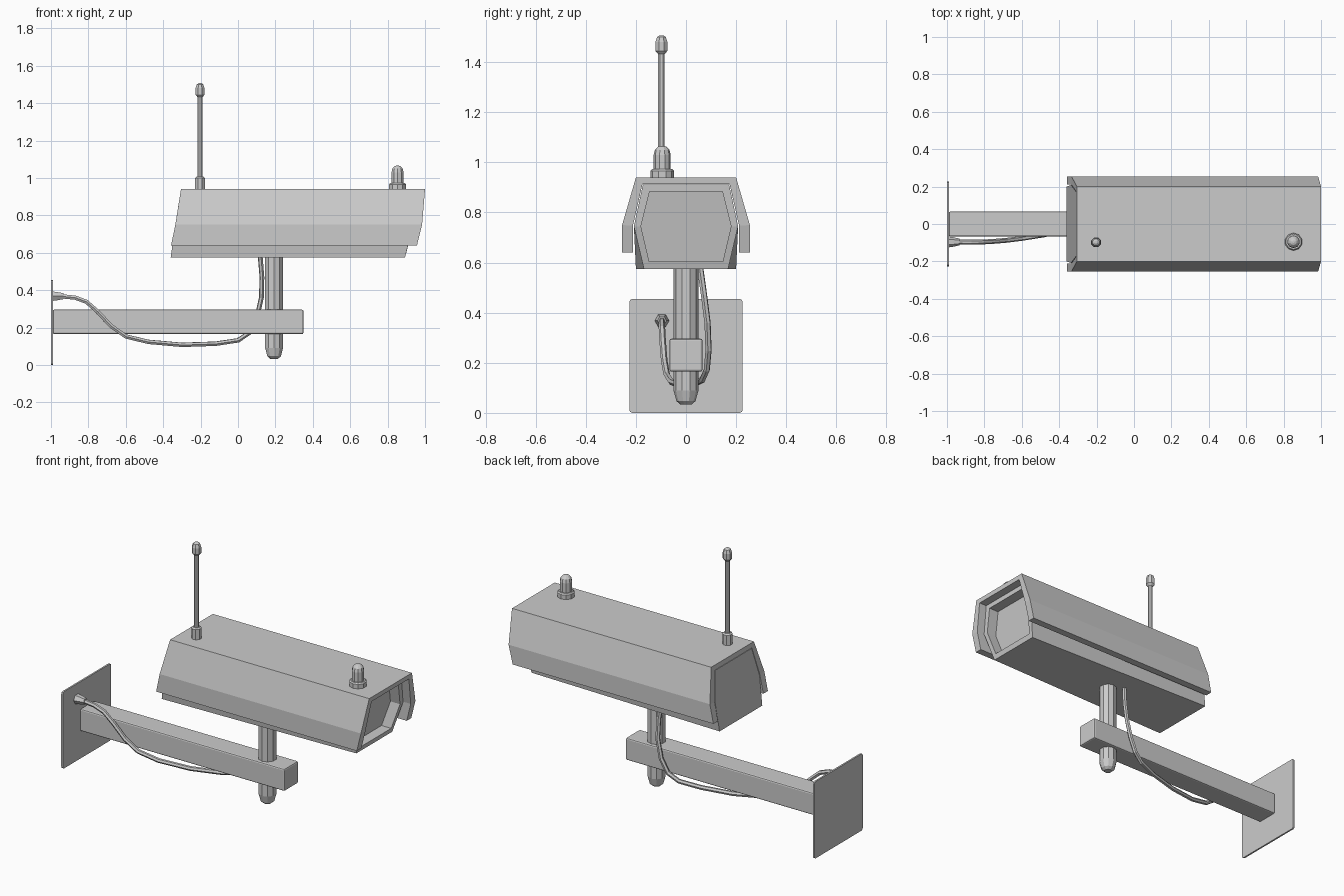
import bpy, bmesh, math
from mathutils import Matrix, Vector

if "Cube" in bpy.data.objects:
    bpy.data.objects.remove(bpy.data.objects["Cube"])


def finish(name, bm):
    bmesh.ops.recalc_face_normals(bm, faces=bm.faces)
    me = bpy.data.meshes.new(name)
    bm.to_mesh(me)
    bm.free()
    ob = bpy.data.objects.new(name, me)
    bpy.context.collection.objects.link(ob)
    return ob


def loft(name, rings, caps=True, wrap=False):
    """Skin a list of equally long rings of points."""
    bm = bmesh.new()
    vs = [[bm.verts.new(p) for p in r] for r in rings]
    pairs = list(zip(vs, vs[1:])) + ([(vs[-1], vs[0])] if wrap else [])
    for a, b in pairs:
        for i in range(len(a)):
            j = (i + 1) % len(a)
            bm.faces.new((a[i], a[j], b[j], b[i]))
    if caps:
        bm.faces.new(vs[0])
        bm.faces.new(vs[-1])
    return finish(name, bm)


def lathe(name, profile, loc, sides=8, axis='Z'):
    """Turn (radius, height) pairs round an axis."""
    rot = Matrix.Rotation(math.pi / 2, 4, 'Y') if axis == 'X' else Matrix()
    ring = [(i + 0.5) * math.tau / sides for i in range(sides)]
    return loft(name, [[Vector(loc) + rot @ Vector((r * math.cos(a), r * math.sin(a), h))
                        for a in ring] for r, h in profile])


def box(name, lo, hi, bevel, axis=None):
    """Box with chamfered edges (only those along axis, if given)."""
    bm = bmesh.new()
    bmesh.ops.create_cube(bm, size=1)
    for v in bm.verts:
        v.co = [l + (c + 0.5) * (h - l) for c, l, h in zip(v.co, lo, hi)]
    edges = [e for e in bm.edges if axis is None
             or abs((e.verts[0].co - e.verts[1].co).normalized()[axis]) > 0.9]
    bmesh.ops.bevel(bm, geom=edges, offset=bevel, segments=2, affect='EDGES', profile=0.5)
    return finish(name, bm)


def mirror(half):
    return half + [(-y, z) for y, z in reversed(half)]


def interp(z, table):
    """Piecewise linear x for a height z."""
    for (z0, x0), (z1, x1) in zip(table, table[1:]):
        if z <= z1 or (z1, x1) == table[-1]:
            return x0 + (x1 - x0) * (z - z0) / (z1 - z0)


def back(z):
    return interp(z, [(0.575, -0.36), (0.64, -0.358), (0.75, -0.335), (0.94, -0.305)])


def front(z):
    return interp(z, [(0.575, 0.94), (0.64, 0.957), (0.75, 0.984), (0.94, 1.0)])


def section(pts, xf, dx=0.0):
    return [(xf(z) + dx, y, z) for y, z in pts]


# wall plate and arm
box("wall_plate", (-1, -0.226, 0), (-0.99, 0.226, 0.455), 0.012, axis=0)
box("support_arm", (-0.99, -0.066, 0.165), (0.35, 0.066, 0.296), 0.008)

# upright post with rounded foot
lathe("post", [(0.022, 0.033), (0.038, 0.047), (0.05, 0.09), (0.05, 0.59)], (0.193, 0, 0), 10)

# camera body with recessed window
body_back = mirror([(-0.2, 0.575), (-0.208, 0.745), (-0.172, 0.911)])
body_front = mirror([(-0.168, 0.575), (-0.208, 0.745), (-0.172, 0.911)])
window = mirror([(-0.147, 0.605), (-0.18, 0.745), (-0.145, 0.884)])
loft("camera_body", [section(body_back, back),
                     section(body_front, front, -0.047),
                     section(window, front, -0.047),
                     section(window, front, -0.11)])

# folded sun shield over the body, open below
outer = mirror([(-0.255, 0.64), (-0.255, 0.75), (-0.2, 0.94)])
inner = mirror([(-0.212, 0.64), (-0.212, 0.747), (-0.174, 0.913)])
shell = [section(outer, back), section(outer, front), section(inner, front), section(inner, back)]
# one four-cornered ring per profile point, so the ends stay as clean quads
loft("sun_shield", [[s[i] for s in shell] for i in range(len(outer))])

# antenna: socket, rod and tip
ant = (-0.203, -0.098, 0)
lathe("antenna_socket", [(0.028, 0.935), (0.028, 1.0), (0.02, 1.007)], ant)
lathe("antenna_rod", [(0.014, 1.0), (0.014, 1.44)], ant)
lathe("antenna_tip", [(0.014, 1.432), (0.026, 1.445), (0.026, 1.48), (0.019, 1.5), (0.008, 1.507)], ant)

# signal lamp
lamp = (0.853, -0.095, 0)
lathe("lamp_base", [(0.047, 0.935), (0.047, 0.966), (0.041, 0.973)], lamp, 10)
lathe("lamp_dome", [(0.034, 0.97), (0.034, 1.03), (0.029, 1.05), (0.018, 1.062), (0.006, 1.066)], lamp, 10)

# cable with plug
lathe("cable_plug", [(0.029, 0), (0.026, 0.022), (0.018, 0.06)], (-0.992, -0.096, 0.368), 6, 'X')
path = [(-0.95, -0.096, 0.368), (-0.87, -0.097, 0.36), (-0.81, -0.096, 0.338), (-0.75, -0.093, 0.285),
        (-0.68, -0.087, 0.21), (-0.60, -0.077, 0.153), (-0.48, -0.058, 0.124), (-0.30, -0.015, 0.108),
        (-0.12, 0.03, 0.114), (0.0, 0.065, 0.132), (0.06, 0.083, 0.172), (0.10, 0.09, 0.25),
        (0.125, 0.086, 0.36), (0.128, 0.072, 0.47), (0.118, 0.055, 0.59)]
cu = bpy.data.curves.new("cable", 'CURVE')
cu.dimensions = '3D'
cu.bevel_depth = 0.013
cu.bevel_resolution = 1
cu.use_fill_caps = True
sp = cu.splines.new('POLY')
sp.points.add(len(path) - 1)
for p, co in zip(sp.points, path):
    p.co = (*co, 1)
sp.use_smooth = False
bpy.context.collection.objects.link(bpy.data.objects.new("cable", cu))
